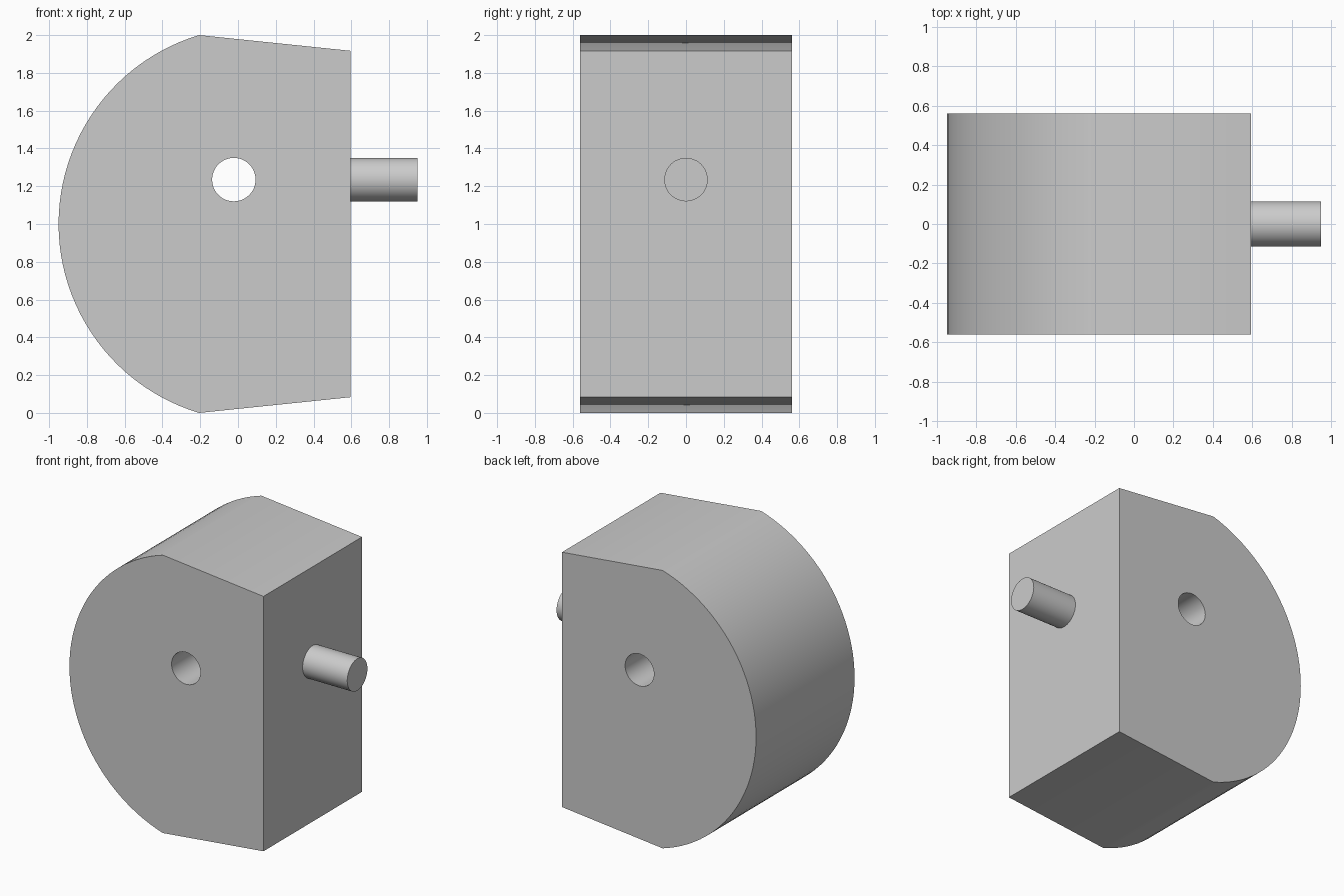
import bpy, bmesh
from math import pi, asin, cos, sin, radians

if "Cube" in bpy.data.objects:
    bpy.data.objects.remove(bpy.data.objects["Cube"])

DEPTH = 0.56               # half depth along y
FLAT_X = 0.595             # flat right face
ARC_X, ARC_R = 0.094, 1.044
ROD_R, ROD_Z = 0.115, 1.235


def smooth(obj):
    bpy.ops.object.select_all(action='DESELECT')
    obj.select_set(True)
    bpy.context.view_layer.objects.active = obj
    bpy.ops.object.shade_smooth_by_angle(angle=radians(30))


def cylinder(name, radius, length, location, rotation):
    bpy.ops.mesh.primitive_cylinder_add(vertices=48, radius=radius, depth=length,
                                        location=location, rotation=rotation)
    obj = bpy.context.object
    obj.name = name
    return obj


# Body: rounded left side, tapered top and bottom, flat right side
half = asin(1 / ARC_R)
n = 48
profile = [(FLAT_X, 0.083), (FLAT_X, 1.917)]
for i in range(n + 1):
    a = pi - half + 2 * half * i / n
    profile.append((ARC_X + ARC_R * cos(a), 1 + ARC_R * sin(a)))

bm = bmesh.new()
face = bm.faces.new([bm.verts.new((x, -DEPTH, z)) for x, z in profile])
ext = bmesh.ops.extrude_face_region(bm, geom=[face])
bmesh.ops.translate(bm, vec=(0, 2 * DEPTH, 0),
                    verts=[v for v in ext['geom'] if isinstance(v, bmesh.types.BMVert)])
bmesh.ops.recalc_face_normals(bm, faces=bm.faces)
mesh = bpy.data.meshes.new("body")
bm.to_mesh(mesh)
bm.free()
body = bpy.data.objects.new("body", mesh)
bpy.context.collection.objects.link(body)

# Round hole straight through from front to back
cutter = cylinder("hole_cutter", ROD_R, 3 * DEPTH, (-0.022, 0, ROD_Z), (pi / 2, 0, 0))
cutter.hide_render = True
mod = body.modifiers.new("hole", 'BOOLEAN')
mod.operation = 'DIFFERENCE'
mod.solver = 'EXACT'
mod.object = cutter
bpy.context.view_layer.objects.active = body
bpy.ops.object.modifier_apply(modifier=mod.name)
bpy.data.objects.remove(cutter)
smooth(body)

# Peg sticking out of the flat side, seated slightly into it
start, end = FLAT_X - 0.02, 0.95
peg = cylinder("peg", ROD_R, end - start, ((start + end) / 2, 0, ROD_Z), (0, pi / 2, 0))
smooth(peg)
